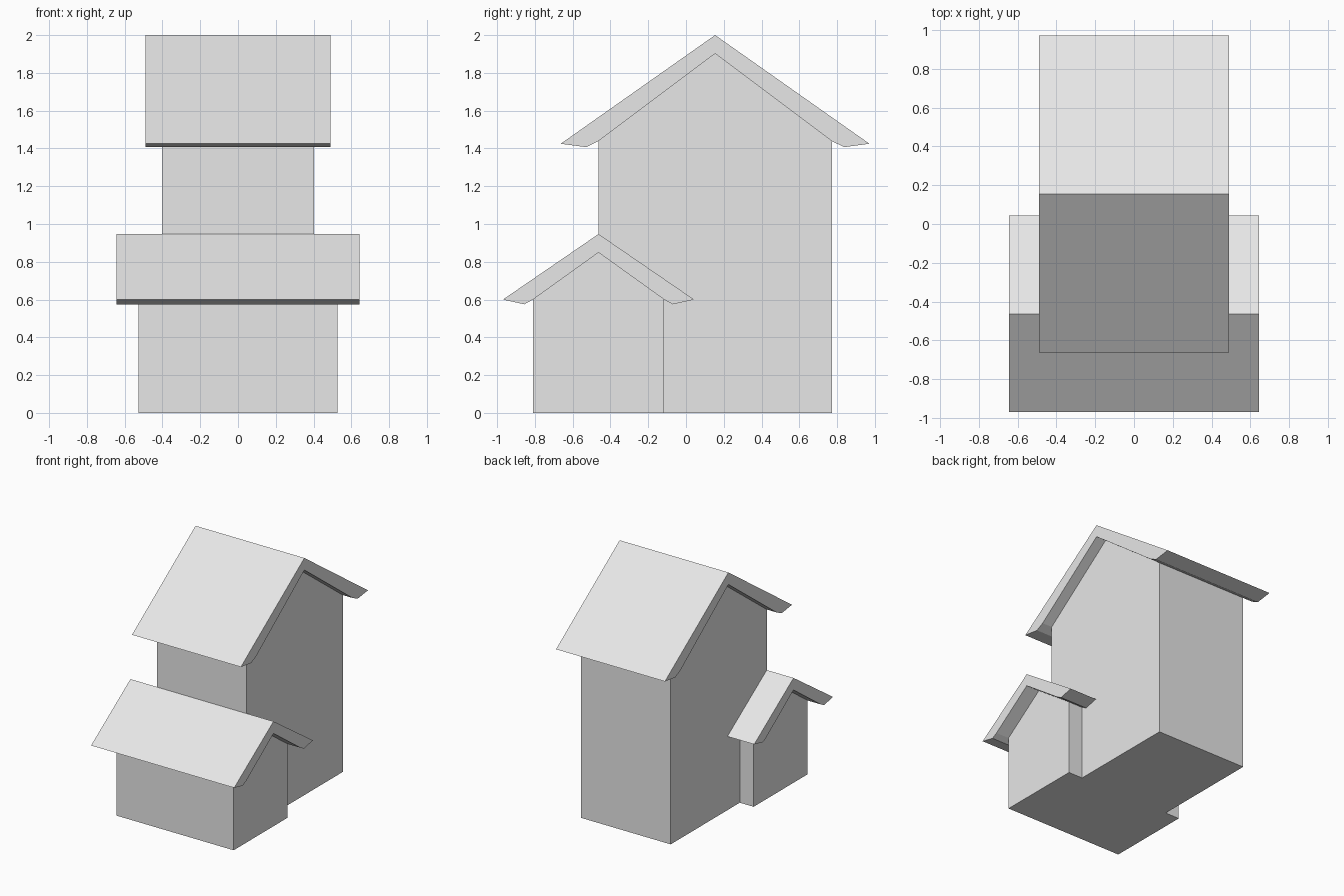
import bpy
import bmesh

if "Cube" in bpy.data.objects:
    bpy.data.objects.remove(bpy.data.objects["Cube"])

# One plain grey for the whole building
grey = bpy.data.materials.new("light grey")
grey.use_nodes = True
grey.diffuse_color = (0.8, 0.8, 0.8, 1)
grey.node_tree.nodes["Principled BSDF"].inputs["Base Color"].default_value = (0.8, 0.8, 0.8, 1)


def extrude_profile(name, profile, half_width):
    """Extrude a closed (y, z) outline symmetrically along x."""
    bm = bmesh.new()
    face = bm.faces.new([bm.verts.new((-half_width, y, z)) for y, z in profile])
    swept = bmesh.ops.extrude_face_region(bm, geom=[face], use_keep_orig=True)["geom"]
    moved = [v for v in swept if isinstance(v, bmesh.types.BMVert)]
    bmesh.ops.translate(bm, verts=moved, vec=(2 * half_width, 0, 0))
    bmesh.ops.recalc_face_normals(bm, faces=bm.faces)
    mesh = bpy.data.meshes.new(name)
    bm.to_mesh(mesh)
    bm.free()
    mesh.materials.append(grey)
    obj = bpy.data.objects.new(name, mesh)
    bpy.context.collection.objects.link(obj)
    return obj


def mirrored(side, centre):
    """Mirror (offset, z) points, listed from front to ridge, about the ridge."""
    front = [(centre - d, z) for d, z in side]
    back = [(centre + d, z) for d, z in reversed(side) if d > 0]
    return front + back


def gabled_block(name, centre, wall, ridge, soffit, tip, body_half, roof_half):
    """Gabled walls with an overhanging roof; pairs are (offset from ridge, z)."""
    under = [soffit, wall, (0, ridge - 0.098)]
    walls = [(wall[0], 0), wall, (0, ridge - 0.098)]
    extrude_profile(name + "_walls", mirrored(walls, centre), body_half)
    outer = mirrored([tip, (0, ridge)], centre)
    inner = mirrored(under, centre)
    extrude_profile(name + "_roof", outer + inner[::-1], roof_half)


# Tall house
gabled_block("main_house", 0.154, wall=(0.618, 1.439), ridge=2.0,
             soffit=(0.683, 1.407), tip=(0.817, 1.425), body_half=0.403, roof_half=0.49)

# Low wing at the front
gabled_block("front_wing", -0.463, wall=(0.347, 0.6), ridge=0.947,
             soffit=(0.393, 0.575), tip=(0.506, 0.6), body_half=0.528, roof_half=0.644)
